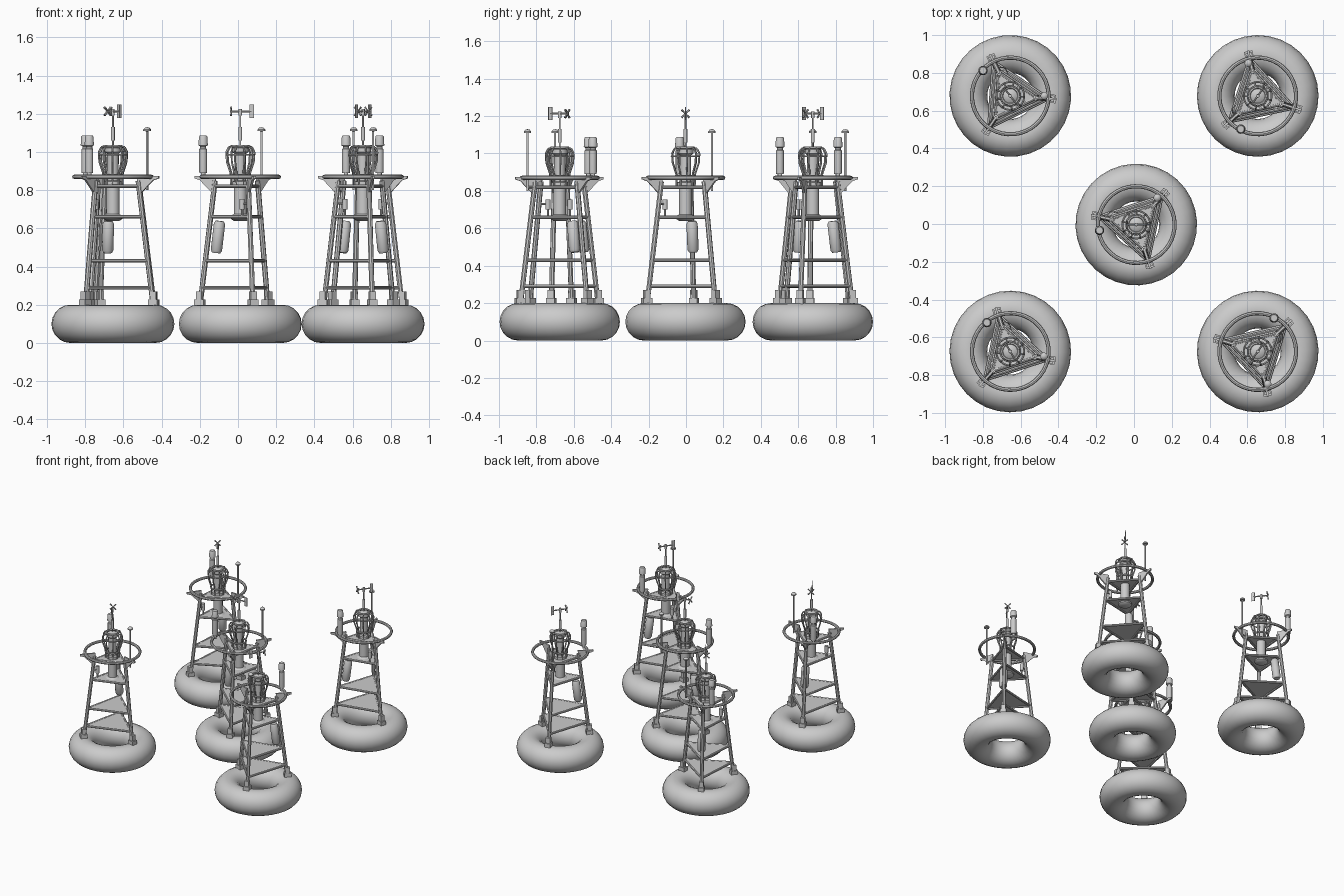
import bpy, bmesh, math
from mathutils import Vector, Matrix

if "Cube" in bpy.data.objects:
    bpy.data.objects.remove(bpy.data.objects["Cube"])

parts = []


def finish(name, bm, smooth=True):
    me = bpy.data.meshes.new(name)
    bmesh.ops.recalc_face_normals(bm, faces=bm.faces)
    bm.to_mesh(me)
    bm.free()
    ob = bpy.data.objects.new(name, me)
    bpy.context.collection.objects.link(ob)
    if smooth:
        bpy.ops.object.select_all(action='DESELECT')
        ob.select_set(True)
        bpy.context.view_layer.objects.active = ob
        bpy.ops.object.shade_smooth_by_angle(angle=math.radians(40))
    parts.append(ob)
    return ob


def polar(r, deg, z):
    a = math.radians(deg)
    return Vector((r * math.cos(a), r * math.sin(a), z))


def rod(bm, a, b, r, n=10, r2=None):
    a, b = Vector(a), Vector(b)
    d = b - a
    m = Matrix.Translation((a + b) / 2) @ d.to_track_quat('Z', 'Y').to_matrix().to_4x4()
    bmesh.ops.create_cone(bm, cap_ends=True, segments=n, radius1=r,
                          radius2=r if r2 is None else r2, depth=d.length, matrix=m)


def box(bm, size, loc, deg=0):
    m = Matrix.Translation(loc) @ Matrix.Rotation(math.radians(deg), 4, 'Z') @ Matrix.Diagonal((*size, 1))
    bmesh.ops.create_cube(bm, size=1, matrix=m)


def lathe(bm, profile, n=20, centre=(0, 0)):
    vs = [bm.verts.new((r + centre[0], centre[1], z)) for r, z in profile]
    es = [bm.edges.new(p) for p in zip(vs, vs[1:])]
    bmesh.ops.spin(bm, geom=vs + es, cent=(*centre, 0), axis=(0, 0, 1),
                   angle=math.tau, steps=n, use_duplicate=False)
    bmesh.ops.remove_doubles(bm, verts=bm.verts, dist=1e-5)


def ring(bm, R, r, z, n=32, k=10):
    pts = [(R + r * math.cos(math.tau * i / k), z + r * math.sin(math.tau * i / k)) for i in range(k + 1)]
    lathe(bm, pts, n)


def leg_r(z):
    return 0.215 - 0.08 * (z - 0.2) / 0.65


LEGS = (0, 120, 240)

# float
bm = bmesh.new()
ring(bm, 0.222, 0.1, 0.1, 32, 20)
finish("float_ring", bm)

# legs, feet and flared top brackets
bm = bmesh.new()
for a in LEGS:
    rod(bm, polar(leg_r(0.19), a, 0.19), polar(leg_r(0.85), a, 0.85), 0.014, 8)
finish("legs", bm)
bm = bmesh.new()
for a in LEGS:
    box(bm, (0.05, 0.045, 0.035), polar(0.217, a, 0.21), a)
    box(bm, (0.03, 0.034, 0.06), polar(0.218, a, 0.24), a)
finish("feet", bm, False)
bm = bmesh.new()
for a in LEGS:
    side = Matrix.Rotation(math.radians(a), 3, 'Z') @ Vector((0, 0.006, 0))
    outline = [(0.135, 0.79), (0.155, 0.79), (0.215, 0.852), (0.245, 0.862), (0.245, 0.875), (0.13, 0.875)]
    f = [bm.faces.new([bm.verts.new(polar(r, a, z) + s * side) for r, z in outline]) for s in (-1, 1)]
    bmesh.ops.bridge_loops(bm, edges=[e for q in f for e in q.edges])
finish("top_brackets", bm, False)

# guard ring
bm = bmesh.new()
ring(bm, 0.203, 0.011, 0.87, 40, 8)
finish("guard_ring", bm)

# triangular decks with edge bars
decks, bars = bmesh.new(), bmesh.new()
for z in (0.29, 0.43, 0.66, 0.82):
    c = [polar(leg_r(z), a, z) for a in LEGS]
    tri = decks.faces.new([decks.verts.new(p) for p in c])
    ex = bmesh.ops.extrude_face_region(decks, geom=[tri])['geom']
    bmesh.ops.translate(decks, vec=(0, 0, 0.005), verts=[v for v in ex if isinstance(v, bmesh.types.BMVert)])
    for i in range(3):
        rod(bars, c[i], c[i - 1], 0.009, 8)
finish("decks", decks, False)
finish("cross_bars", bars)

# lantern body
bm = bmesh.new()
lathe(bm, [(0, 0.64), (0.035, 0.64), (0.05, 0.65), (0.05, 0.665), (0.034, 0.675), (0.034, 0.82),
           (0.045, 0.825), (0.045, 0.845), (0.03, 0.85), (0.03, 0.99), (0.042, 1.0),
           (0.042, 1.02), (0.02, 1.035), (0, 1.035)], 24)
finish("lantern", bm)

# lantern cage
bm = bmesh.new()
prof = [(0.05, 0.83), (0.052, 0.89), (0.072, 0.95), (0.075, 1.0), (0.062, 1.025), (0.04, 1.032)]
for i in range(9):
    for p, q in zip(prof, prof[1:]):
        rod(bm, polar(p[0], 40 * i, p[1]), polar(q[0], 40 * i, q[1]), 0.005, 6)
ring(bm, 0.052, 0.006, 0.88, 24, 6)
ring(bm, 0.074, 0.005, 0.985, 24, 6)
ring(bm, 0.045, 0.007, 1.03, 24, 6)
finish("lantern_cage", bm)

# wind sensor
bm = bmesh.new()
rod(bm, (0, 0, 1.03), (0, 0, 1.215), 0.005)
rod(bm, (0, 0, 1.06), (0, 0, 1.13), 0.01)
rod(bm, (0, 0, 1.19), (0, 0, 1.225), 0.009)
fin = -48
rod(bm, polar(-0.055, fin, 1.213), polar(0.06, fin, 1.213), 0.005, 8)
finish("wind_sensor_post", bm)
bm = bmesh.new()
box(bm, (0.024, 0.004, 0.07), polar(0.06, fin, 1.213), fin)
hub = polar(-0.048, fin, 1.213)
axis = polar(1, fin, 0)
for i in range(4):
    d = Matrix.Rotation(math.radians(45 + 90 * i), 3, axis) @ Vector((0, 0, 0.03))
    rod(bm, hub, hub + d, 0.003, 6, 0.006)
finish("vane_and_propeller", bm, False)

# antenna mast with domed cap
m = polar(0.18, 4, 0)
bm = bmesh.new()
rod(bm, m + Vector((0, 0, 0.8)), m + Vector((0, 0, 1.115)), 0.006)
rod(bm, m + Vector((0, 0, 0.865)), polar(0.205, 4, 0.865), 0.006, 8)
rod(bm, polar(0.13, 0, 0.82), m + Vector((0, 0, 0.82)), 0.006, 8)
lathe(bm, [(0, 1.108), (0.02, 1.11), (0.02, 1.118), (0.012, 1.127), (0, 1.13)], 16, (m.x, m.y))
finish("antenna_mast", bm)

# radar beacon on the guard ring
m = polar(0.197, 141, 0)
bm = bmesh.new()
lathe(bm, [(0, 0.89), (0.02, 0.89), (0.021, 0.9), (0.021, 1.015), (0.016, 1.02), (0.016, 1.03),
           (0.025, 1.035), (0.022, 1.08), (0.018, 1.087), (0, 1.087)], 18, (m.x, m.y))
rod(bm, m + Vector((0, 0, 0.86)), m + Vector((0, 0, 0.9)), 0.012)
finish("radar_beacon", bm)

# leaning gas bottle
bm = bmesh.new()
lathe(bm, [(0, -0.085), (0.022, -0.084), (0.03, -0.07), (0.03, 0.07), (0.022, 0.084), (0, 0.085)], 18)
tilt = polar(-0.08, 114, 0.65).to_track_quat('Z', 'Y').to_matrix().to_4x4()
bmesh.ops.transform(bm, matrix=Matrix.Translation(polar(0.123, 114, 0.555)) @ tilt, verts=bm.verts)
finish("gas_bottle", bm)

# small sensor can and its arm
bm = bmesh.new()
rod(bm, polar(0.11, 227, 0.70), polar(0.11, 227, 0.755), 0.014, 12)
rod(bm, polar(0.11, 227, 0.66), polar(0.11, 227, 0.70), 0.006, 8)
rod(bm, polar(0.11, 227, 0.73), polar(leg_r(0.73), 240, 0.73), 0.005, 6)
finish("sensor_can", bm)

# five placed buoys: x, y, turn
places = [(0.012, -0.003, 48), (-0.655, 0.678, -4), (0.655, 0.678, 102),
          (-0.655, -0.675, -12), (0.655, -0.675, -77)]
for i, (x, y, turn) in enumerate(places):
    mat = Matrix.Translation((x, y, 0)) @ Matrix.Rotation(math.radians(turn), 4, 'Z')
    for ob in parts:
        o = ob if i == len(places) - 1 else ob.copy()
        if o is not ob:
            bpy.context.collection.objects.link(o)
        o.matrix_world = mat
